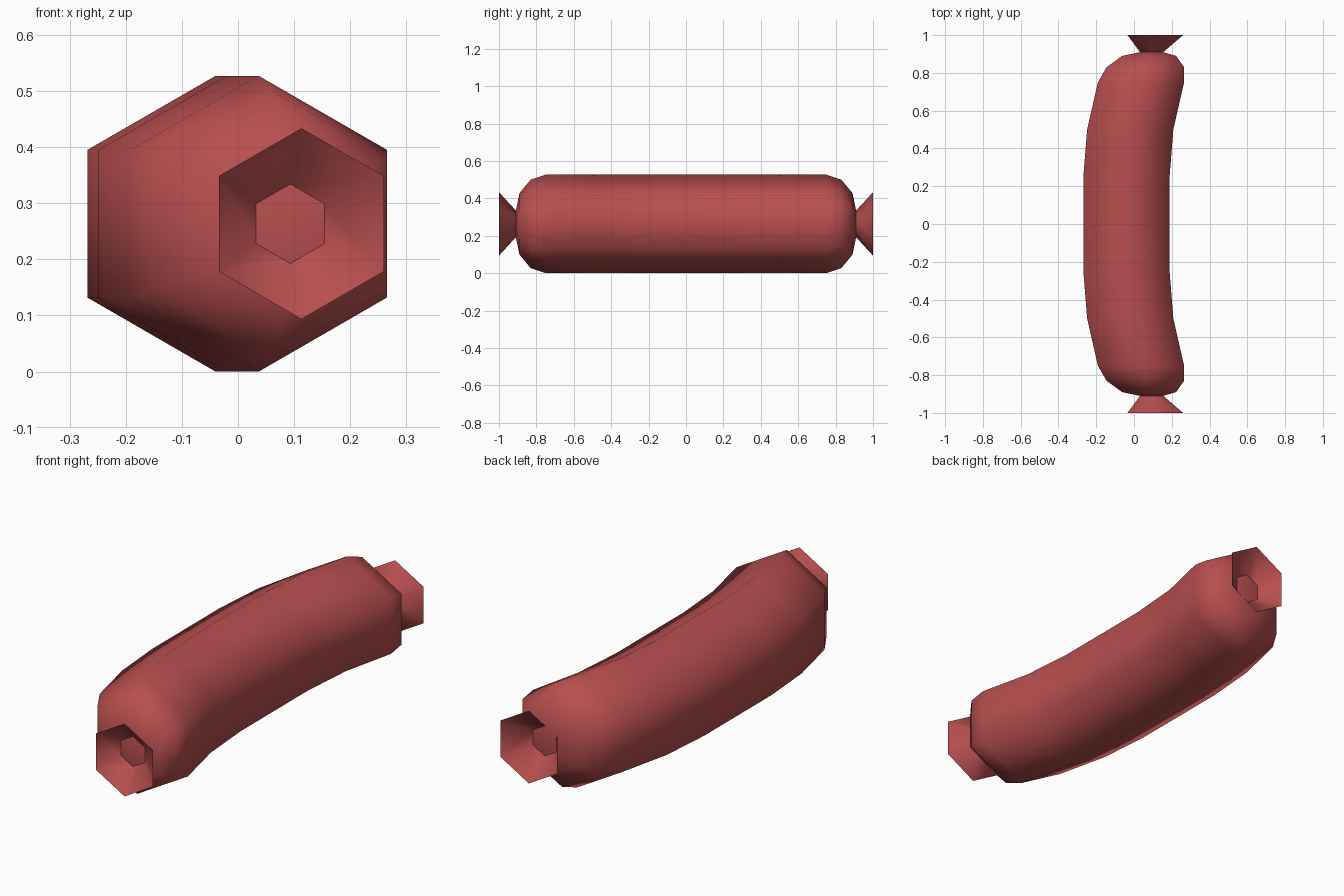
import bpy, bmesh, math

if "Cube" in bpy.data.objects:
    bpy.data.objects.remove(bpy.data.objects["Cube"])

casing_red = bpy.data.materials.new("casing_red")
casing_red.diffuse_color = (0.48, 0.077, 0.077, 1)
casing_red.use_nodes = True
casing_red.node_tree.nodes["Principled BSDF"].inputs["Base Color"].default_value = casing_red.diffuse_color
MID_Z = 0.2635


def hex_tube(name, rings, capped):
    """Loft six-sided rings given as (x centre, y, radius)."""
    bm = bmesh.new()
    loops = []
    for cx, y, r in rings:
        loops.append([bm.verts.new((cx + r * math.sin(i * math.pi / 3), y,
                                    MID_Z + r * math.cos(i * math.pi / 3)))
                      for i in range(6)])
    for a, b in zip(loops, loops[1:]):
        for i in range(6):
            j = (i + 1) % 6
            bm.faces.new((a[i], a[j], b[j], b[i]))
    if capped:
        bm.faces.new(loops[0])
        bm.faces.new(loops[-1])
    bmesh.ops.recalc_face_normals(bm, faces=bm.faces)
    me = bpy.data.meshes.new(name)
    bm.to_mesh(me)
    bm.free()
    me.materials.append(casing_red)
    ob = bpy.data.objects.new(name, me)
    bpy.context.collection.objects.link(ob)
    bpy.ops.object.select_all(action='DESELECT')
    ob.select_set(True)
    bpy.context.view_layer.objects.active = ob
    bpy.ops.object.shade_smooth_by_angle(angle=math.radians(65))
    return ob


# Curved body: half of the ring list, mirrored front to back
half = [(-0.04, 0.25, 0.2635), (-0.02, 0.5, 0.2635), (0.037, 0.75, 0.2635),
        (0.06, 0.83, 0.237), (0.08, 0.89, 0.165), (0.093, 0.91, 0.069)]
body = [(x, -y, r) for x, y, r in reversed(half)] + half
hex_tube("sausage_body", body, True)

# Open flared casing ends
for name, s in (("front_casing_end", -1), ("back_casing_end", 1)):
    hex_tube(name, [(0.093, s * 0.908, 0.069), (0.113, s * 1.0, 0.17)], False)
